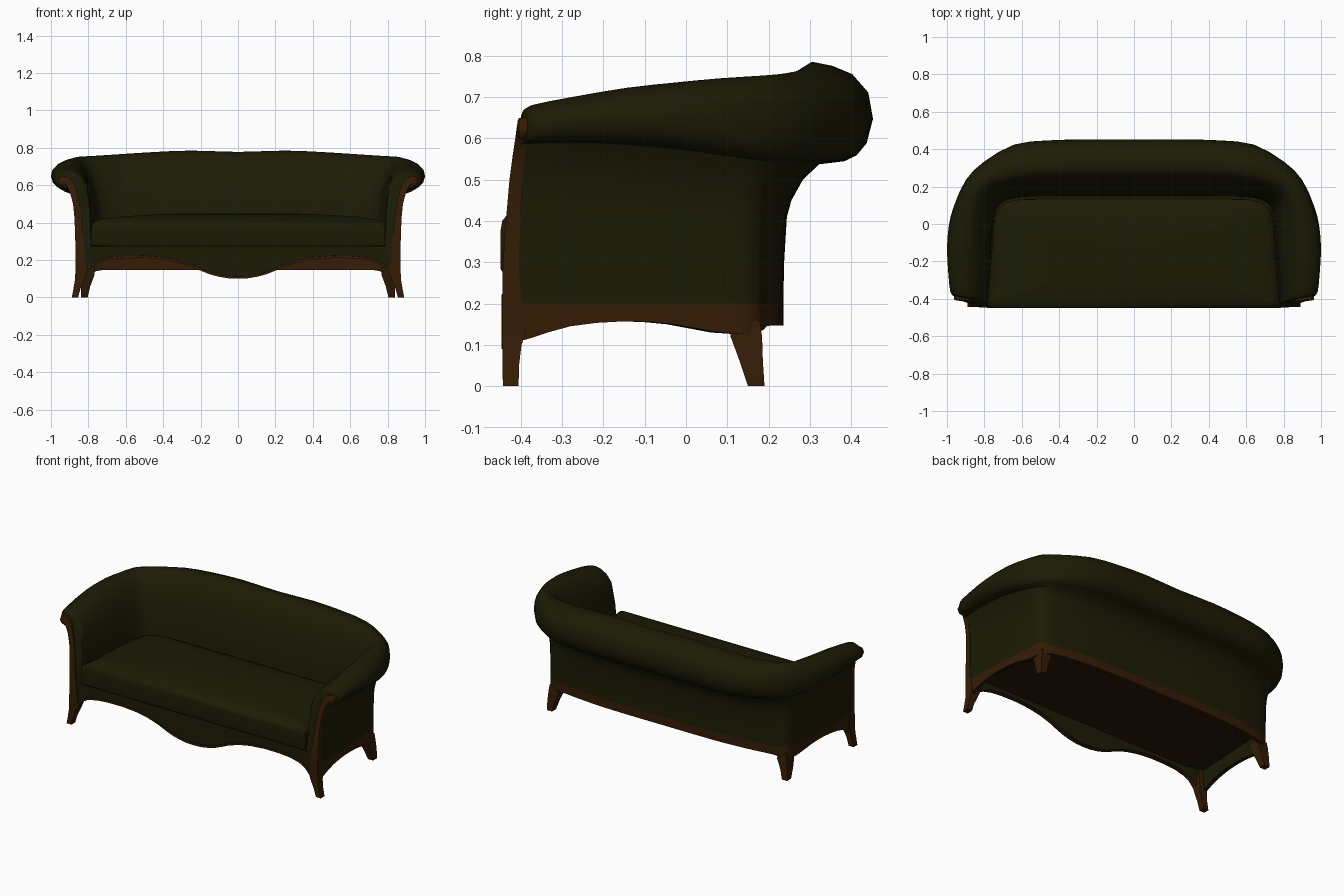
import bpy, bmesh, math
from mathutils import Vector

if "Cube" in bpy.data.objects:
    bpy.data.objects.remove(bpy.data.objects["Cube"])


def material(name, rgb):
    m = bpy.data.materials.new(name)
    m.diffuse_color = (*rgb, 1)
    m.use_nodes = True
    m.node_tree.nodes["Principled BSDF"].inputs["Base Color"].default_value = m.diffuse_color
    return m


FABRIC = material("olive_fabric", (0.0113, 0.0110, 0.0017))
WOOD = material("brown_wood", (0.035, 0.0118, 0.0016))
DARK = material("dark_underside", (0.025, 0.008, 0.0013))


def loft(name, rings, mats, wood_segs=(), cap_start=True, cap_end=True,
         mirror=False, angle=40, rule=None):
    """Skin closed rings; listed ring segments, or faces passing rule, use material 1."""
    bm = bmesh.new()
    rows = [[bm.verts.new(p) for p in r] for r in rings]
    n = len(rows[0])
    for a, b in zip(rows, rows[1:]):
        for i in range(n):
            j = (i + 1) % n
            f = bm.faces.new((a[i], a[j], b[j], b[i]))
            f.material_index = 1 if i in wood_segs else 0
    if cap_start:
        bm.faces.new(rows[0][::-1])
    if cap_end:
        bm.faces.new(rows[-1])
    bmesh.ops.recalc_face_normals(bm, faces=bm.faces)
    if rule:
        for f in bm.faces:
            if rule(f.calc_center_median(), f.normal):
                f.material_index = 1
    me = bpy.data.meshes.new(name)
    bm.to_mesh(me)
    bm.free()
    for m in mats:
        me.materials.append(m)
    ob = bpy.data.objects.new(name, me)
    bpy.context.collection.objects.link(ob)
    if mirror:
        mod = ob.modifiers.new("mirror", 'MIRROR')
        mod.use_clip = True
    bpy.ops.object.select_all(action='DESELECT')
    ob.select_set(True)
    bpy.context.view_layer.objects.active = ob
    bpy.ops.object.shade_smooth_by_angle(angle=math.radians(angle))
    return ob


def box_ring(x, y, z, w, d):
    return [(x - w / 2, y - d / 2, z), (x + w / 2, y - d / 2, z),
            (x + w / 2, y + d / 2, z), (x - w / 2, y + d / 2, z)]


# Back and arms: inner, wall and roll plan points, then crest, roll underside, hem
STATIONS = [
    ((0, .145), (0, .235), (0, .452), .778, .537, .147),
    ((.25, .145), (.25, .235), (.25, .452), .785, .537, .147),
    ((.45, .145), (.45, .23), (.46, .447), .777, .537, .147),
    ((.60, .143), (.62, .215), (.64, .425), .766, .538, .147),
    ((.69, .125), (.75, .195), (.80, .335), .757, .54, .145),
    ((.735, .08), (.828, .17), (.90, .235), .752, .545, .128),
    ((.75, 0), (.842, .08), (.965, .09), .745, .56, .13),
    ((.758, -.1), (.852, -.03), (.99, -.01), .735, .575, .15),
    ((.767, -.22), (.858, -.15), (1, -.13), .722, .585, .157),
    ((.775, -.33), (.863, -.28), (.993, -.26), .70, .59, .145),
    ((.781, -.40), (.866, -.38), (.983, -.36), .68, .588, .115),
    ((.785, -.44), (.867, -.44), (.968, -.415), .664, .585, .10),
]
WALL = [(0, 0), (.01, .3), (.04, .62), (.09, .74), (.22, .89), (.4, 1)]
ROLL = [(.68, .03), (.82, .09), (.93, .21), (1, .45), (.95, .70),
        (.77, .88), (.55, .96), (.32, 1)]
INNER = [(.75, .90), (.45, .58), (.2, .05)]


def section(inner, wall, roll, top, low, hem, lean=0):
    i, w, r = Vector(inner), Vector(wall), Vector(roll)
    crest = w.lerp(r, .32)
    hollow = w.lerp(i, .25)
    pts = [(w, hem)]
    pts += [(w.lerp(r, f), .2 + (low - .2) * t) for f, t in WALL]
    pts += [(w.lerp(r, f), low + (top - low) * t) for f, t in ROLL]
    pts += [(i.lerp(crest, f), low + (top - low) * t) for f, t in INNER]
    pts += [(i.lerp(crest, .06), .2 + (low - .2) * .65),
            (i, .245), (hollow, .24), (hollow, hem)]
    return [Vector((p.x, p.y + lean * max(0, z - .3), z)) for p, z in pts]


def smooth_rows(rows):
    """Add one curved in-between row to each pair of rows."""
    out = []
    for k in range(len(rows) - 1):
        a, b = rows[k], rows[k + 1]
        out.append(a)
        p = rows[k - 1] if k else [Vector((-v.x, v.y, v.z)) for v in rows[1]]
        q = rows[k + 2] if k + 2 < len(rows) else b
        out.append([(u + v) * .5625 - (s + t) * .0625
                    for s, u, v, t in zip(p, a, b, q)])
    return out + [rows[-1]]


shell = [section(*s) for s in STATIONS[:-1]] + [section(*STATIONS[-1], lean=.1)]
loft("back_and_arms", smooth_rows(shell), [FABRIC, WOOD],
     wood_segs=(0,), cap_start=False, mirror=True, angle=50,
     rule=lambda c, n: c.z < .21 and c.y > .12)

# Seat plan shared by the deck, cushion and underside
half = [Vector(s[0]) for s in STATIONS]
plan = half + [Vector((-p.x, p.y)) for p in half[:0:-1]]
MID = Vector((0, -.15))


def plan_ring(z, scale=1.0):
    return [(*(MID + (p - MID) * scale), z) for p in plan]


deck = loft("seat_deck", [plan_ring(.240, 1.02), plan_ring(.272, 1.02)], [FABRIC])
deck.location.y = .007
loft("underside_board", [plan_ring(.232, .95), plan_ring(.241, .95)], [DARK])
cushion = loft("seat_cushion", [
    plan_ring(.277, .985), plan_ring(.285, 1.0), plan_ring(.375, 1.0),
    plan_ring(.40, .985), plan_ring(.416, .94), plan_ring(.433, .8),
    plan_ring(.446, .5), plan_ring(.452, .15)], [FABRIC], angle=60)
cushion.location.y = -.009

# Front apron with a wavy lower edge and wooden trim
EDGE = [(0, .10), (.05, .102), (.1, .11), (.15, .123), (.2, .143), (.25, .165),
        (.32, .187), (.4, .202), (.5, .21), (.6, .209), (.68, .202),
        (.74, .187), (.78, .165), (.81, .13), (.83, .09)]
rings = []
for x, z in EDGE:
    rings.append([(x, -.446, z), (x, -.446, z + .012), (x, -.44, z + .013),
                  (x, -.44, .272), (x, -.415, .272), (x, -.415, z)])
loft("front_apron", rings, [FABRIC, WOOD], wood_segs=(0, 1, 5),
     cap_start=False, mirror=True)

# Front legs running up into the arm facings: x, y, z, width, depth
FRONT = [(.872, -.424, 0, .034, .038), (.860, -.424, .05, .038, .04),
         (.845, -.421, .10, .052, .046), (.840, -.416, .13, .060, .058),
         (.842, -.422, .2, .054, .046), (.848, -.424, .3, .044, .038),
         (.856, -.417, .42, .036, .034), (.865, -.411, .5, .034, .032),
         (.880, -.404, .56, .036, .03), (.896, -.399, .60, .044, .028),
         (.918, -.396, .63, .050, .026), (.93, -.394, .642, .036, .024)]
loft("front_leg_and_arm_facing", [box_ring(*s) for s in FRONT], [WOOD],
     mirror=True)

# Scroll discs on the arm fronts
disc = []
for y, r in ((-.408, .018), (-.404, .026), (-.375, .028)):
    disc.append([(.936 + r * math.cos(k * math.tau / 16), y,
                  .623 + r * math.sin(k * math.tau / 16)) for k in range(16)])
loft("arm_scroll", disc, [WOOD], mirror=True)

# Splayed back legs
BACK = [(.822, .17, 0, .036, .04), (.815, .158, .06, .05, .056),
        (.800, .146, .12, .066, .076), (.797, .14, .16, .066, .076)]
loft("back_leg", [box_ring(*s) for s in BACK], [WOOD], mirror=True)
